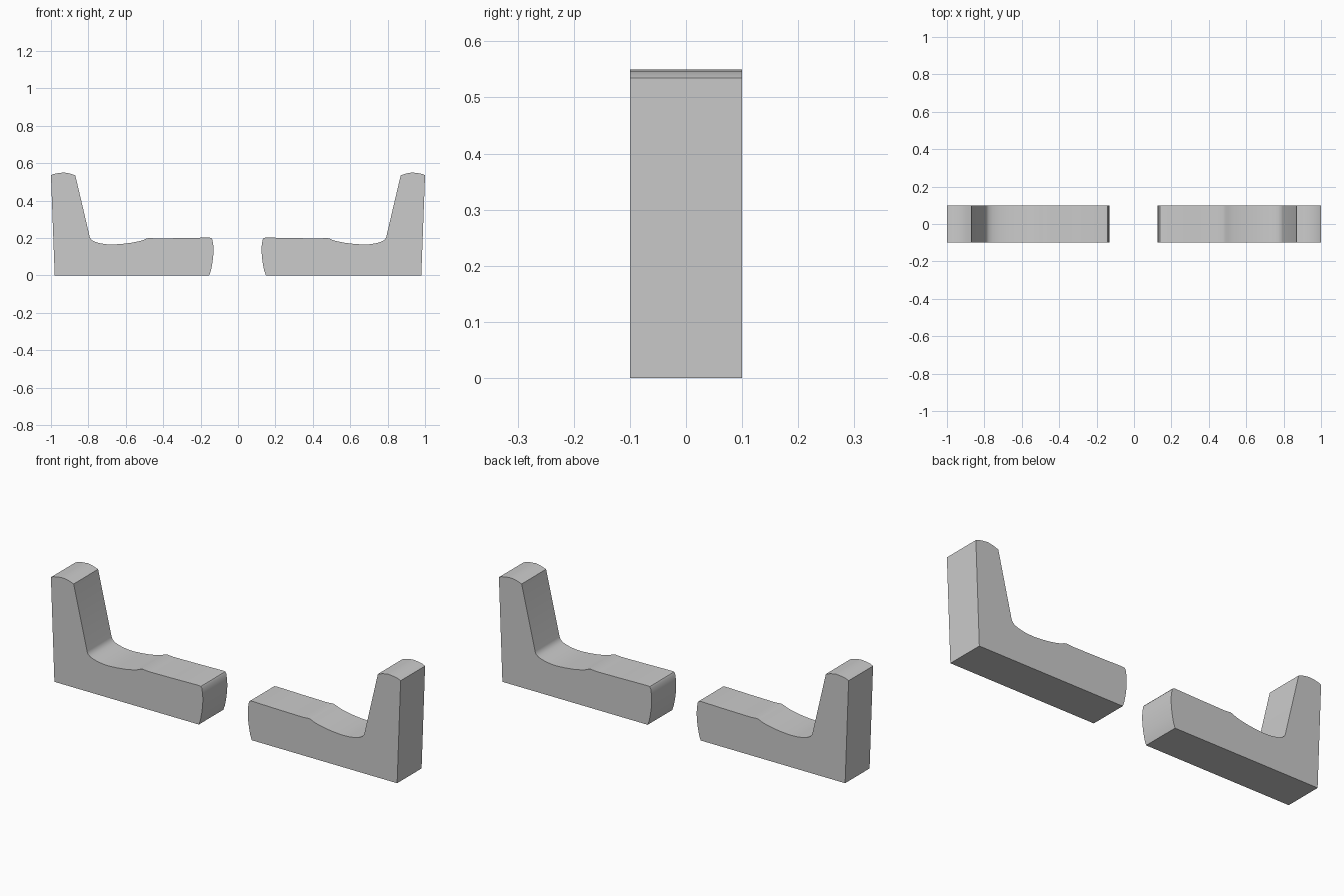
import bpy, bmesh

if "Cube" in bpy.data.objects:
    bpy.data.objects.remove(bpy.data.objects["Cube"])

# Side profile (x, z): base, rounded inner end, dipped seat, tapered upright
PROFILE = [
    (0.98, 0.0), (1.0, 0.535),
    (0.985, 0.542), (0.96, 0.547), (0.93, 0.55), (0.90, 0.545), (0.87, 0.535),
    (0.793, 0.207), (0.788, 0.195), (0.775, 0.184), (0.755, 0.176), (0.73, 0.170),
    (0.70, 0.166), (0.665, 0.165), (0.62, 0.168), (0.57, 0.174), (0.53, 0.182),
    (0.505, 0.189), (0.49, 0.196), (0.475, 0.200), (0.44, 0.197), (0.30, 0.199),
    (0.15, 0.202), (0.138, 0.200), (0.132, 0.192), (0.127, 0.16),
    (0.126, 0.13), (0.128, 0.095), (0.133, 0.06), (0.140, 0.025), (0.149, 0.0),
]
DEPTH = 0.1


def make_bracket(name, side, inner_shift):
    # Extrude the profile along y; inner_shift tucks only the inner end
    bm = bmesh.new()
    verts = []
    for x, z in PROFILE:
        if x < 0.2:
            x += inner_shift
        verts.append(bm.verts.new((side * x, -DEPTH, z)))
    face = bm.faces.new(verts)
    ext = bmesh.ops.extrude_face_region(bm, geom=[face])
    moved = [v for v in ext["geom"] if isinstance(v, bmesh.types.BMVert)]
    bmesh.ops.translate(bm, verts=moved, vec=(0, 2 * DEPTH, 0))
    bmesh.ops.recalc_face_normals(bm, faces=bm.faces)
    mesh = bpy.data.meshes.new(name)
    bm.to_mesh(mesh)
    bm.free()
    obj = bpy.data.objects.new(name, mesh)
    bpy.context.collection.objects.link(obj)
    bpy.ops.object.select_all(action='DESELECT')
    obj.select_set(True)
    bpy.context.view_layer.objects.active = obj
    bpy.ops.object.shade_smooth_by_angle(angle=0.5)


# Two facing brackets
make_bracket("right_bracket", 1, 0.0)
make_bracket("left_bracket", -1, 0.005)
